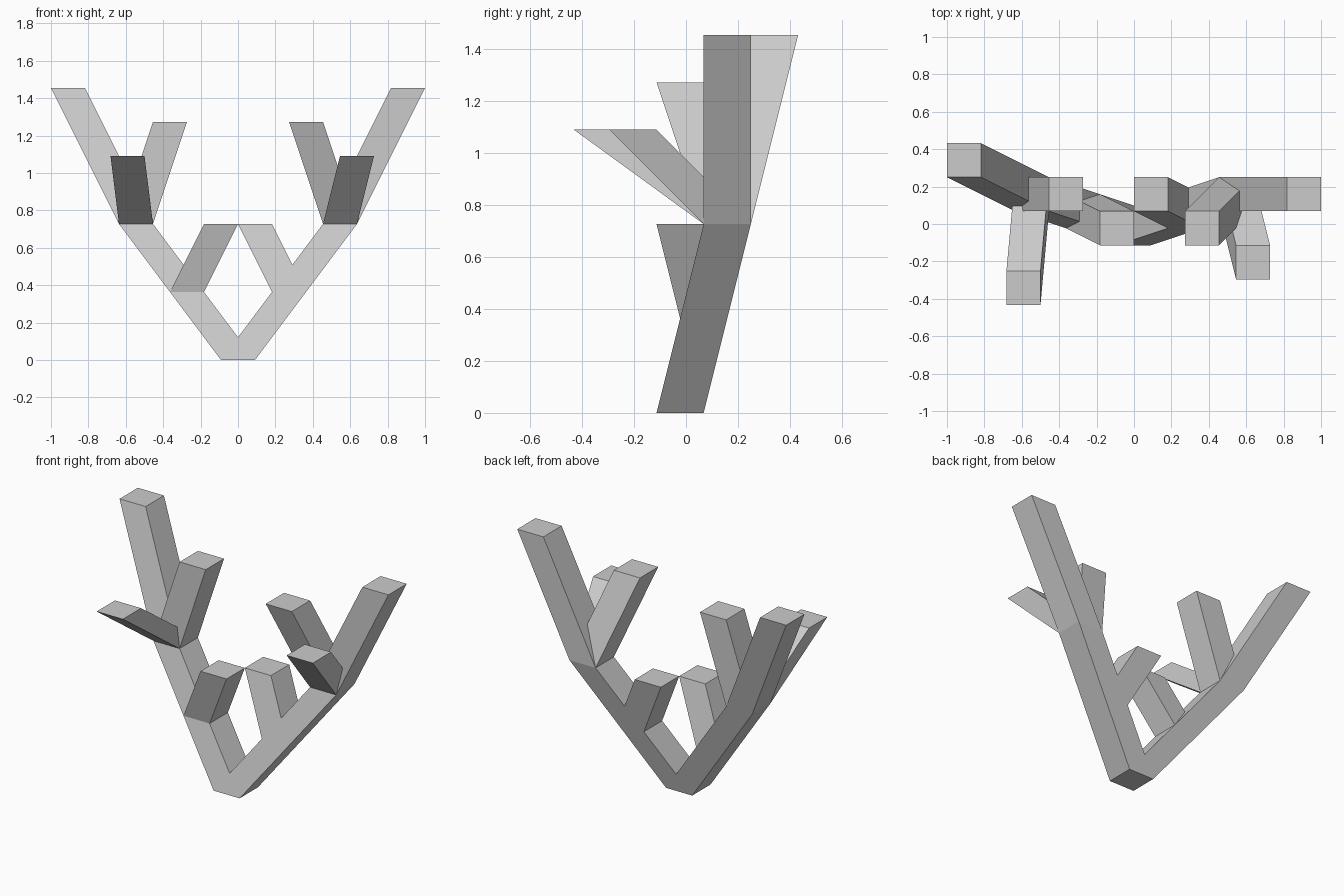
import bpy, bmesh

if "Cube" in bpy.data.objects:
    bpy.data.objects.remove(bpy.data.objects["Cube"])

U = 2 / 11   # side of the square cross-section


def limb(name, path):
    """Sweep a level square through the points (given in units of U)."""
    bm = bmesh.new()
    rings = []
    for x, y, z in path:
        rings.append([bm.verts.new(((x + dx) * U, (y + dy) * U, z * U))
                      for dx, dy in ((-.5, -.5), (.5, -.5), (.5, .5), (-.5, .5))])
    for a, b in zip(rings, rings[1:]):
        for i in range(4):
            j = (i + 1) % 4
            bm.faces.new((a[i], a[j], b[j], b[i]))
    bm.faces.new(rings[0][::-1])
    bm.faces.new(rings[-1])
    bmesh.ops.recalc_face_normals(bm, faces=bm.faces)
    mesh = bpy.data.meshes.new(name)
    bm.to_mesh(mesh)
    bm.free()
    bpy.context.collection.objects.link(bpy.data.objects.new(name, mesh))


Y0 = -0.125   # front-back offset that centres the model

# each side: tip of main beam, upper inner tine, forward tine, lower inner tine
sides = {
    "left": (-1, (5, 2, 8), (2, 1, 7), (3.25, -1.75, 6), (1, 0, 4)),
    "right": (1, (5, 1, 8), (2, 0, 7), (3.5, -1, 6), (0.5, 1, 4)),
}
for side, (s, tip, upper, forward, lower) in sides.items():
    if side == "left":
        lower = (0.5, 0, 4)

    def pt(p):
        return (s * p[0], p[1] + Y0, p[2])

    # main beam with a bend at the fork
    fork, mid = (3, 1, 4), (1.5, 0.5, 2)
    limb(side + "_main_beam", [pt((0, 0, 0)), pt(fork), pt(tip)])
    # side tines
    limb(side + "_upper_tine", [pt(fork), pt(upper)])
    limb(side + "_forward_tine", [pt(fork), pt(forward)])
    limb(side + "_lower_tine", [pt(mid), pt(lower)])
